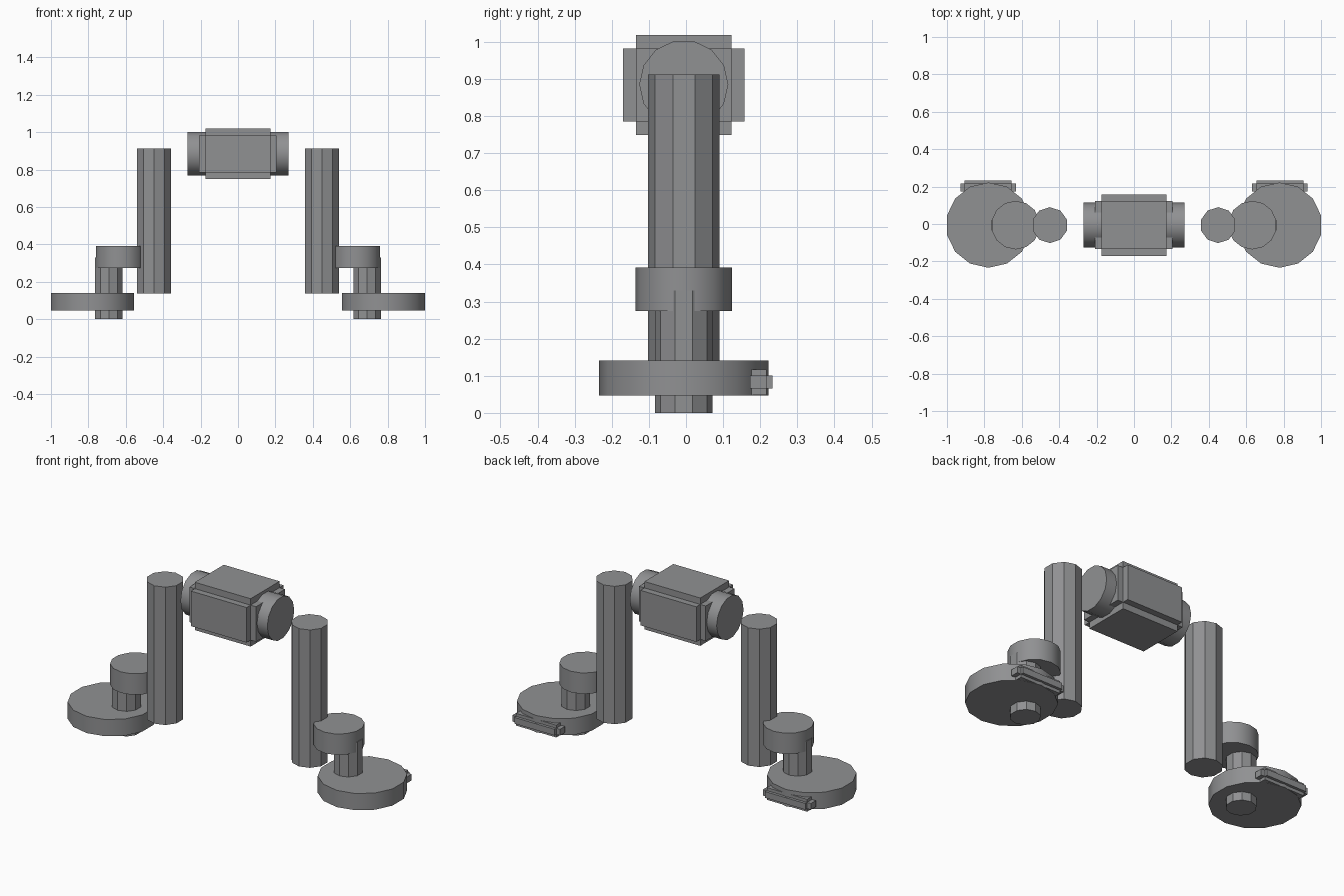
import bpy
import bmesh
from math import radians
from mathutils import Matrix, Vector

if "Cube" in bpy.data.objects:
    bpy.data.objects.remove(bpy.data.objects["Cube"])

Y0 = -0.006  # shared centre line of the round parts

dark_grey = bpy.data.materials.new("dark_grey")
dark_grey.diffuse_color = (0.28, 0.283, 0.29, 1)
dark_grey.use_nodes = True
dark_grey.node_tree.nodes["Principled BSDF"].inputs["Base Color"].default_value = dark_grey.diffuse_color


def add_object(name, bm, smooth=False):
    mesh = bpy.data.meshes.new(name)
    bm.to_mesh(mesh)
    bm.free()
    mesh.materials.append(dark_grey)
    obj = bpy.data.objects.new(name, mesh)
    bpy.context.collection.objects.link(obj)
    if smooth:
        bpy.ops.object.select_all(action='DESELECT')
        obj.select_set(True)
        bpy.context.view_layer.objects.active = obj
        bpy.ops.object.shade_smooth_by_angle(angle=radians(30))
    return obj


def cylinder(name, centre, radius, depth, sides, along_x=False):
    """Prism with a corner pointing along y; stays faceted below 12 sides."""
    bm = bmesh.new()
    matrix = Matrix.Translation(centre)
    if along_x:
        matrix = matrix @ Matrix.Rotation(radians(90), 4, 'Y')
    bmesh.ops.create_cone(bm, cap_ends=True, segments=sides, radius1=radius,
                          radius2=radius, depth=depth, matrix=matrix)
    return add_object(name, bm, smooth=True)


def stepped_block(name, centre, short, long):
    """Three crossed boxes, each one longer along a single axis."""
    bm = bmesh.new()
    for axis in range(3):
        size = list(short)
        size[axis] = long[axis]
        bmesh.ops.create_cube(bm, size=1, matrix=Matrix.Translation(centre)
                              @ Matrix.Diagonal(Vector(size)).to_4x4())
    return add_object(name, bm)


# Central body and the drum running through it
stepped_block("body", (-0.001, Y0, 0.884), (0.347, 0.257, 0.197), (0.415, 0.328, 0.269))
cylinder("shoulder_drum", (0, Y0, 0.885), 0.12, 0.54, 14, along_x=True)

# Mirrored columns, arms and feet
for side, s in (("left", -1), ("right", 1)):
    cylinder(f"{side}_column", (s * 0.45, Y0, 0.525), 0.096, 0.775, 10)
    cylinder(f"{side}_joint_disc", (s * 0.633, Y0, 0.333), 0.13, 0.118, 14)
    cylinder(f"{side}_post", (s * 0.69, Y0, 0.165), 0.077, 0.33, 10)
    cylinder(f"{side}_foot_disc", (s * 0.778, Y0, 0.094), 0.228, 0.094, 14)
    stepped_block(f"{side}_rear_bar", (s * 0.78, 0.195, 0.083),
                  (0.25, 0.044, 0.035), (0.297, 0.075, 0.069))
